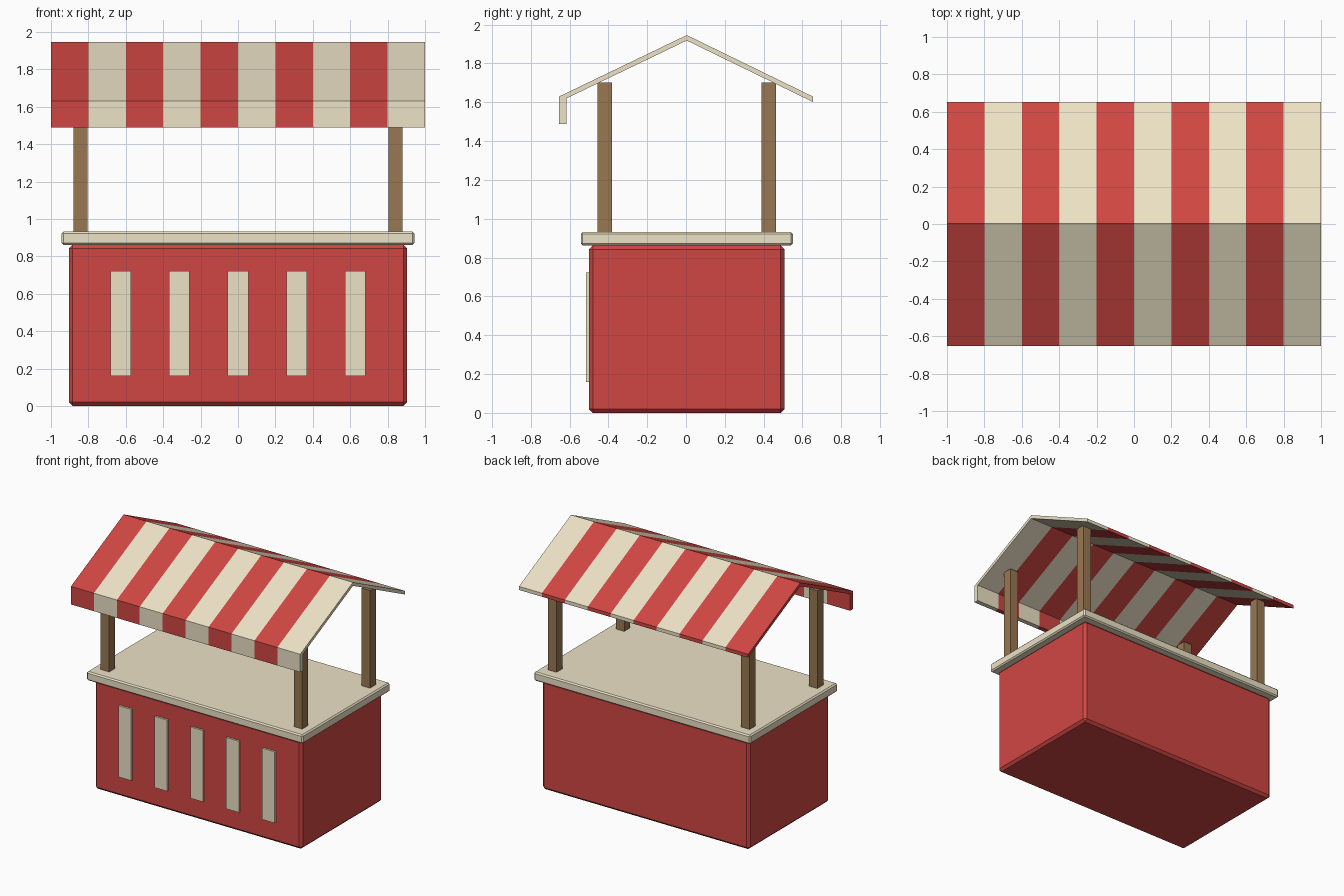
import bpy, bmesh

if "Cube" in bpy.data.objects:
    bpy.data.objects.remove(bpy.data.objects["Cube"])

YC = 0.004  # stall centre in depth


def material(name, rgb):
    m = bpy.data.materials.new(name)
    m.diffuse_color = (*rgb, 1)
    m.use_nodes = True
    m.node_tree.nodes["Principled BSDF"].inputs["Base Color"].default_value = m.diffuse_color
    return m


RED = material("red_paint", (0.63, 0.062, 0.055))
CREAM = material("cream_paint", (0.84, 0.76, 0.56))
WOOD = material("wood", (0.32, 0.185, 0.085))


def box(name, lo, hi, mat, bevel=0):
    bpy.ops.mesh.primitive_cube_add(size=1, location=[(a + b) / 2 for a, b in zip(lo, hi)])
    ob = bpy.context.object
    ob.name = name
    ob.scale = [b - a for a, b in zip(lo, hi)]
    bpy.ops.object.transform_apply(location=False, rotation=False, scale=True)
    ob.data.materials.append(mat)
    if bevel:
        mod = ob.modifiers.new("chamfer", 'BEVEL')
        mod.width = bevel
        mod.segments = 1
    return ob


# Stall body and counter top
box("stall_body", (-0.904, YC - 0.504, 0), (0.904, YC + 0.504, 0.862), RED, 0.02)
box("counter_top", (-0.943, YC - 0.546, 0.862), (0.943, YC + 0.546, 0.932), CREAM, 0.01)

# Front slats
for i in range(5):
    x = (i - 2) * 0.313
    box(f"front_slat_{i + 1}", (x - 0.055, -0.515, 0.16), (x + 0.055, -0.49, 0.722), CREAM)

# Corner posts
for side, sx in (("left", -1), ("right", 1)):
    for end, sy in (("front", -1), ("back", 1)):
        x, y = sx * 0.842, YC + sy * 0.422
        box(f"{end}_{side}_post", (x - 0.037, y - 0.037, 0.92), (x + 0.037, y + 0.037, 1.702), WOOD)

# Striped gable awning with front valance: one profile swept along x
profile = [(-0.653, 1.488), (-0.653, 1.63), (YC, 1.946), (0.653, 1.63),
           (0.653, 1.602), (YC, 1.918), (-0.616, 1.62), (-0.616, 1.488)]
STRIPES = 10
bm = bmesh.new()
rings = [[bm.verts.new((-1 + 2 * s / STRIPES, y, z)) for y, z in profile]
         for s in range(STRIPES + 1)]
n = len(profile)
for s in range(STRIPES):
    a, b = rings[s], rings[s + 1]
    for k in range(n):
        j = (k + 1) % n
        bm.faces.new((a[k], a[j], b[j], b[k])).material_index = s % 2
# End caps split into valance, front slope and back slope
for ring, idx in ((rings[0], 0), (rings[-1], 1)):
    for quad in ((0, 1, 6, 7), (1, 2, 5, 6), (2, 3, 4, 5)):
        bm.faces.new([ring[q] for q in quad]).material_index = idx
bmesh.ops.recalc_face_normals(bm, faces=bm.faces)
mesh = bpy.data.meshes.new("striped_awning")
bm.to_mesh(mesh)
bm.free()
mesh.materials.append(RED)
mesh.materials.append(CREAM)
awning = bpy.data.objects.new("striped_awning", mesh)
bpy.context.collection.objects.link(awning)
